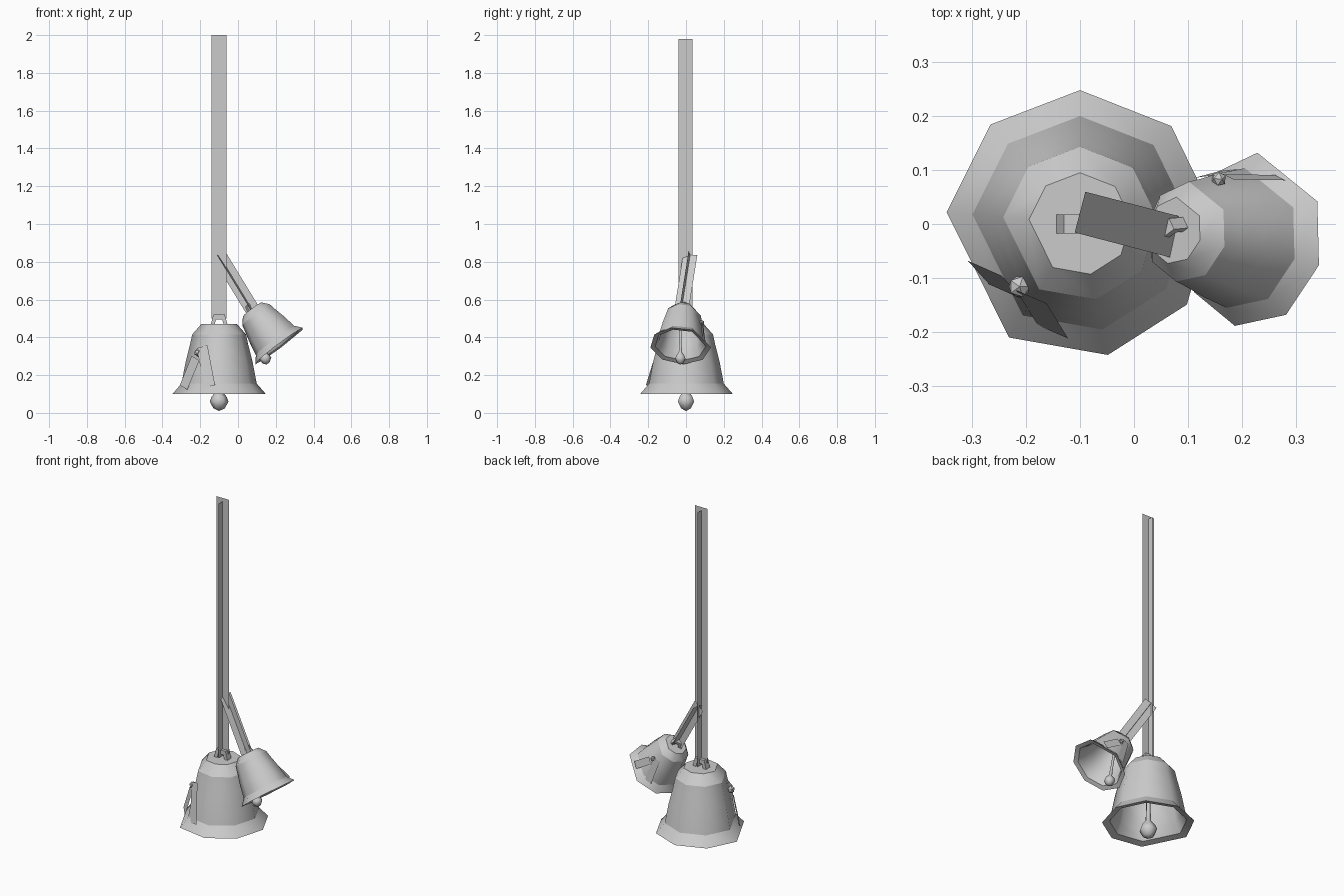
import bpy, bmesh
from math import radians, sin, cos, tau
from mathutils import Matrix, Vector

if "Cube" in bpy.data.objects:
    bpy.data.objects.remove(bpy.data.objects["Cube"])

metal = bpy.data.materials.new("pale grey")
metal.use_nodes = True
grey = (0.6, 0.6, 0.6, 1)
metal.diffuse_color = grey
metal.node_tree.nodes["Principled BSDF"].inputs["Base Color"].default_value = grey


def finish(name, bm, matrix):
    bmesh.ops.recalc_face_normals(bm, faces=bm.faces)
    bm.transform(matrix)
    mesh = bpy.data.meshes.new(name)
    bm.to_mesh(mesh)
    bm.free()
    mesh.materials.append(metal)
    bpy.context.collection.objects.link(bpy.data.objects.new(name, mesh))


def lathe(name, profile, angles, sharp, matrix):
    """Turn (radius, height) points around z; rings listed in sharp stay creased."""
    bm = bmesh.new()
    rings = []
    for r, z in profile:
        if r == 0:
            rings.append([bm.verts.new((0, 0, z))] * len(angles))
        else:
            rings.append([bm.verts.new((r * cos(a), r * sin(a), z)) for a in angles])
    n = len(angles)
    for low, high in zip(rings, rings[1:]):
        for i in range(n):
            j = (i + 1) % n
            corners = list(dict.fromkeys((low[i], low[j], high[j], high[i])))
            bm.faces.new(corners).smooth = True
    for k in sharp:
        for i in range(n):
            bm.edges.get((rings[k][i], rings[k][(i + 1) % n])).smooth = False
    finish(name, bm, matrix)


def strip(name, start, end, side, matrix=Matrix()):
    """Flat ribbon from start to end; side is its half-width vector."""
    bm = bmesh.new()
    a, b, s = Vector(start), Vector(end), Vector(side)
    bm.faces.new([bm.verts.new(p) for p in (a - s, a + s, b + s, b - s)])
    finish(name, bm, matrix)


# Eight unevenly spaced sides shared by both bells
BELL_SIDES = [radians(a) for a in (5, 47, 90, 132, 175, 238, 282, 323)]
BELL = [(0, .47), (.095, .47), (.143, .415), (.155, .36), (.178, .27), (.2, .155),
        (.248, .10), (.208, .11), (.182, .16), (.16, .27), (.13, .4), (.08, .45), (0, .45)]
CLAPPER_SIDES = [tau * i / 6 for i in range(6)]
CLAPPER = [(0, .01), (.03, .024), (.05, .06), (.04, .085), (.016, .115),
           (.012, .2), (.012, .44), (0, .44)]


def handle(name, matrix):
    """Arched loop standing on the crown."""
    outer = [(-.045, .465), (-.03, .52), (.03, .52), (.045, .465)]
    inner = [(-.025, .465), (-.016, .495), (.016, .495), (.025, .465)]
    bm = bmesh.new()
    faces = []
    o = [bm.verts.new((x, -.018, z)) for x, z in outer]
    i = [bm.verts.new((x, -.018, z)) for x, z in inner]
    for k in range(3):
        faces.append(bm.faces.new((o[k], o[k + 1], i[k + 1], i[k])))
    new = bmesh.ops.extrude_face_region(bm, geom=faces, use_keep_orig=True)
    moved = [v for v in new["geom"] if isinstance(v, bmesh.types.BMVert)]
    bmesh.ops.translate(bm, verts=moved, vec=(0, .036, 0))
    finish(name, bm, matrix)


def bell(prefix, matrix, clapper_matrix):
    lathe(prefix + "_bell", BELL, BELL_SIDES, (1, 2, 5, 6, 7), matrix)
    lathe(prefix + "_clapper", CLAPPER, CLAPPER_SIDES, (), clapper_matrix)
    handle(prefix + "_handle", matrix)
    # Bow knot with two splayed tails
    strip(prefix + "_bow_tail_a", (-.125, -.118, .29), (-.188, -.09, .135),
          (.02, -.022, -.012), matrix)
    strip(prefix + "_bow_tail_b", (-.09, -.135, .35), (-.05, -.2, .14),
          (.028, -.012, .008), matrix)
    bm = bmesh.new()
    bmesh.ops.create_icosphere(bm, subdivisions=1, radius=.022)
    finish(prefix + "_bow_knot", bm, matrix @ Matrix.Translation((-.112, -.116, .32)))


# Upright large bell
large = Matrix.Translation((-.1, 0, 0))
bell("large", large, large)

# Tilted small bell, its clapper hanging nearly straight down
small = (Matrix.Translation((.22, -.03, .355)) @ Matrix.Rotation(radians(-7), 4, "Z")
         @ Matrix.Rotation(radians(-37), 4, "Y") @ Matrix.Rotation(radians(-143), 4, "Z")
         @ Matrix.Scale(.655, 4) @ Matrix.Translation((0, 0, -.1)))
small_clapper = (Matrix.Translation((.152, -.03, .25))
                 @ Matrix.Rotation(radians(-10), 4, "Y") @ Matrix.Scale(.62, 4))
bell("small", small, small_clapper)

# Crossed hanging ribbons of the large bell
strip("large_ribbon_wide", (-.1, 0, .5), (-.1, 0, 2), (.04, 0, 0))
strip("large_ribbon_deep", (-.1, -.003, .48), (-.1, -.003, 1.98), (0, .038, 0))

# Crossed hanging ribbons of the small bell
low, top = Vector((.08, -.025, .54)), Vector((-.1, .022, .835))
along = (top - low).normalized()
across = Vector((0, 0, 1)).cross(along).normalized()
strip("small_ribbon_wide", low, top, across * .039)
strip("small_ribbon_deep", low, top, along.cross(across) * .039)
